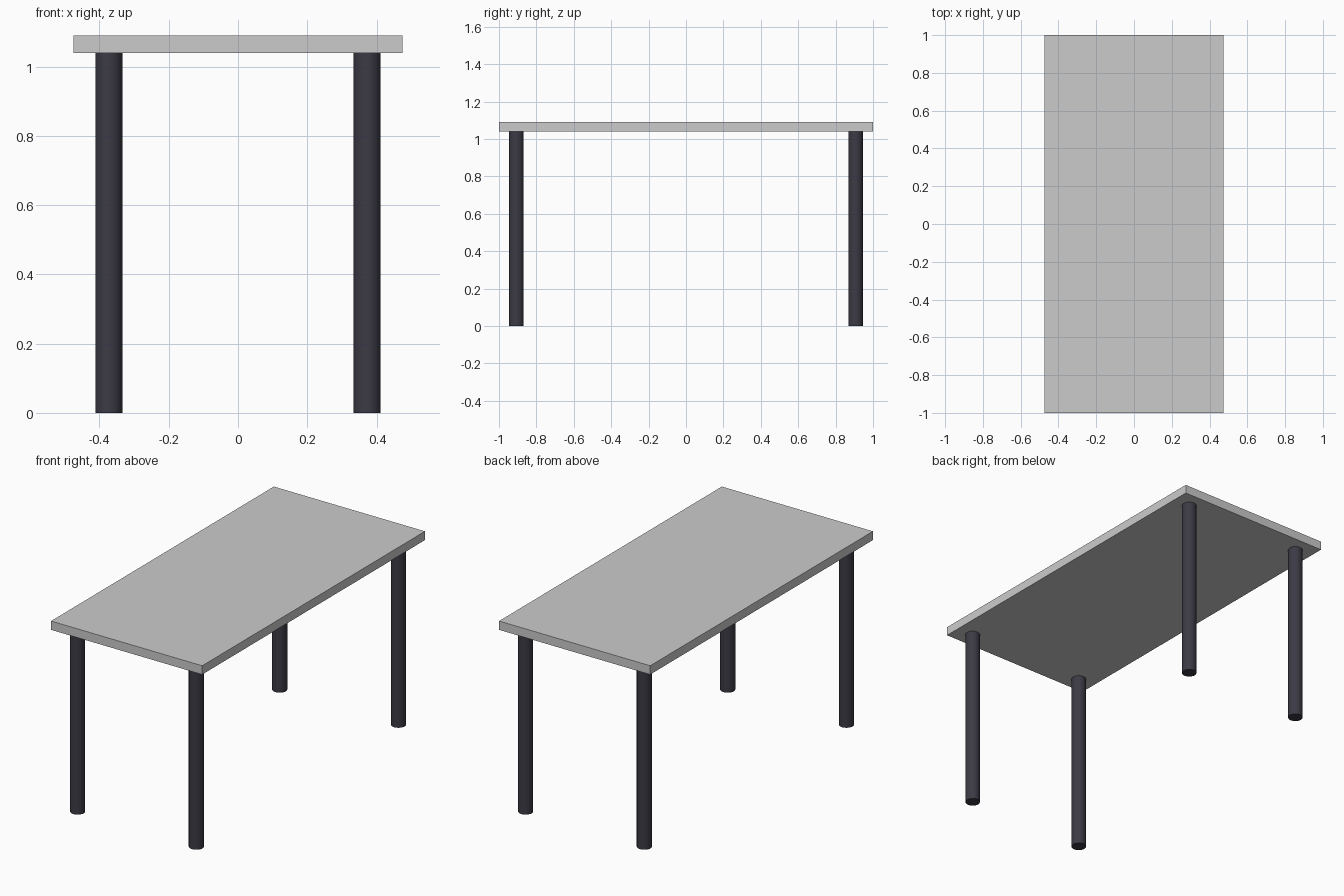
import bpy
import math

cube = bpy.data.objects.get("Cube")
if cube:
    bpy.data.objects.remove(cube, do_unlink=True)

WIDTH, LENGTH = 0.95, 2.0
TOP_Z, UNDERSIDE_Z = 1.09, 1.04
LEG_RADIUS, LEG_X, LEG_Y = 0.039, 0.373, 0.907


def make_material(name, colour):
    mat = bpy.data.materials.new(name)
    mat.use_nodes = True
    mat.diffuse_color = colour
    mat.node_tree.nodes["Principled BSDF"].inputs["Base Color"].default_value = colour
    return mat


light_grey = make_material("light grey", (0.6, 0.6, 0.6, 1))
charcoal = make_material("charcoal", (0.045, 0.043, 0.06, 1))

# Flat rectangular tabletop
bpy.ops.mesh.primitive_cube_add(size=1, location=(0, 0, (TOP_Z + UNDERSIDE_Z) / 2))
tabletop = bpy.context.object
tabletop.name = "tabletop"
tabletop.scale = (WIDTH, LENGTH, TOP_Z - UNDERSIDE_Z)
bpy.ops.object.transform_apply(location=False, rotation=False, scale=True)
tabletop.data.materials.append(light_grey)

# Four round legs, one near each corner
for end, y in (("front", -LEG_Y), ("back", LEG_Y)):
    for side, x in (("right", -LEG_X), ("left", LEG_X)):
        bpy.ops.mesh.primitive_cylinder_add(
            vertices=32, radius=LEG_RADIUS, depth=UNDERSIDE_Z,
            location=(x, y, UNDERSIDE_Z / 2))
        leg = bpy.context.object
        leg.name = f"{end}_{side}_leg"
        leg.data.materials.append(charcoal)
        bpy.ops.object.shade_smooth_by_angle(angle=math.radians(30))
